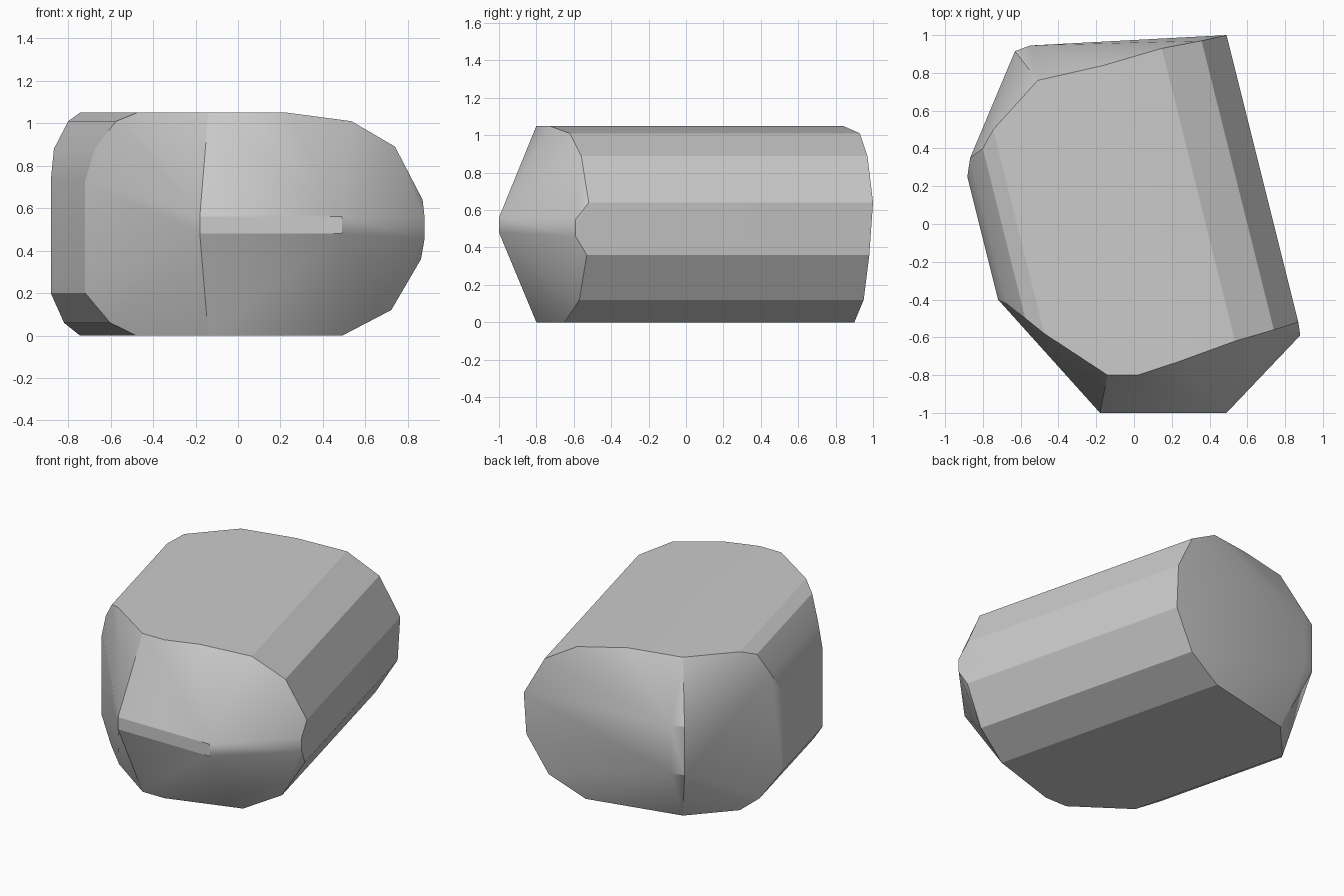
import bpy
import bmesh
import math

# Start from an empty default scene
default_cube = bpy.data.objects.get("Cube")
if default_cube:
    bpy.data.objects.remove(default_cube, do_unlink=True)


def flat_material(name, colour):
    material = bpy.data.materials.new(name)
    material.use_nodes = True
    material.diffuse_color = colour
    shader = next(node for node in material.node_tree.nodes
                  if node.type == "BSDF_PRINCIPLED")
    shader.inputs["Base Color"].default_value = colour
    return material


# The long body leans sideways towards the back
LEAN = -0.25
HEIGHT = 1.05
MIDDLE = 0.52


def leaned(across, depth, height):
    return (across + LEAN * depth, depth, height)


# Body outline: across, height, front end depth, back end depth
body_profile = [
    (0.05, HEIGHT, -0.73, 0.84),
    (0.38, 1.01, -0.62, 0.93),
    (0.6, 0.89, -0.56, 0.97),
    (0.74, 0.64, -0.52, 1),
    (0.73, 0.36, -0.53, 0.98),
    (0.58, 0.12, -0.57, 0.95),
    (0.33, 0, -0.65, 0.9),
    (-0.62, 0, -0.56, 0.5),
    (-0.72, 0.06, -0.47, 0.4),
    (-0.82, 0.2, -0.4, 0.25),
    (-0.82, 0.73, -0.4, 0.25),
    (-0.78, 0.88, -0.42, 0.35),
    (-0.7, 1.01, -0.5, 0.4),
    (-0.62, HEIGHT, -0.58, 0.5),
]

rock_points = []
for across, height, front_depth, back_depth in body_profile:
    rock_points.append(leaned(across, front_depth, height))
    rock_points.append(leaned(across, back_depth, height))


def add_stack(location, heights):
    """Repeat one plan position at several heights."""
    for height in heights:
        rock_points.append((*location, height))


# Narrow blunt ridge at the front
for ridge_x in (-0.18, 0.49):
    add_stack((ridge_x, -1), (MIDDLE - 0.04, MIDDLE + 0.04))

# Front limits of the flat top and underside, and the back corner of both
for location in ((-0.14, -0.8), (0.02, -0.8), (-0.51, 0.76)):
    add_stack(location, (0, HEIGHT))

# Rounded side tip beside the ridge
add_stack((0.88, -0.59), (MIDDLE - 0.06, MIDDLE + 0.03))

# Blunt upright edge on the back corner
for location in ((-0.63, 0.915), (-0.55, 0.945)):
    add_stack(location, (MIDDLE - 0.16, MIDDLE + 0.16))

# Wrap the planned corners in one faceted skin
mesh = bpy.data.meshes.new("rock")
bm = bmesh.new()
for point in rock_points:
    bm.verts.new(point)
bmesh.ops.convex_hull(bm, input=bm.verts[:])
loose = [vert for vert in bm.verts if not vert.link_faces]
bmesh.ops.delete(bm, geom=loose, context="VERTS")
bmesh.ops.dissolve_limit(bm, angle_limit=math.radians(1),
                         verts=bm.verts[:], edges=bm.edges[:])
bmesh.ops.recalc_face_normals(bm, faces=bm.faces[:])
bm.to_mesh(mesh)
bm.free()

rock = bpy.data.objects.new("rock", mesh)
bpy.context.collection.objects.link(rock)
mesh.materials.append(flat_material("stone grey", (0.6, 0.6, 0.6, 1)))

# Soft shallow facets with crisp main edges
bpy.ops.object.select_all(action="DESELECT")
rock.select_set(True)
bpy.context.view_layer.objects.active = rock
bpy.ops.object.shade_smooth_by_angle(angle=math.radians(22))
